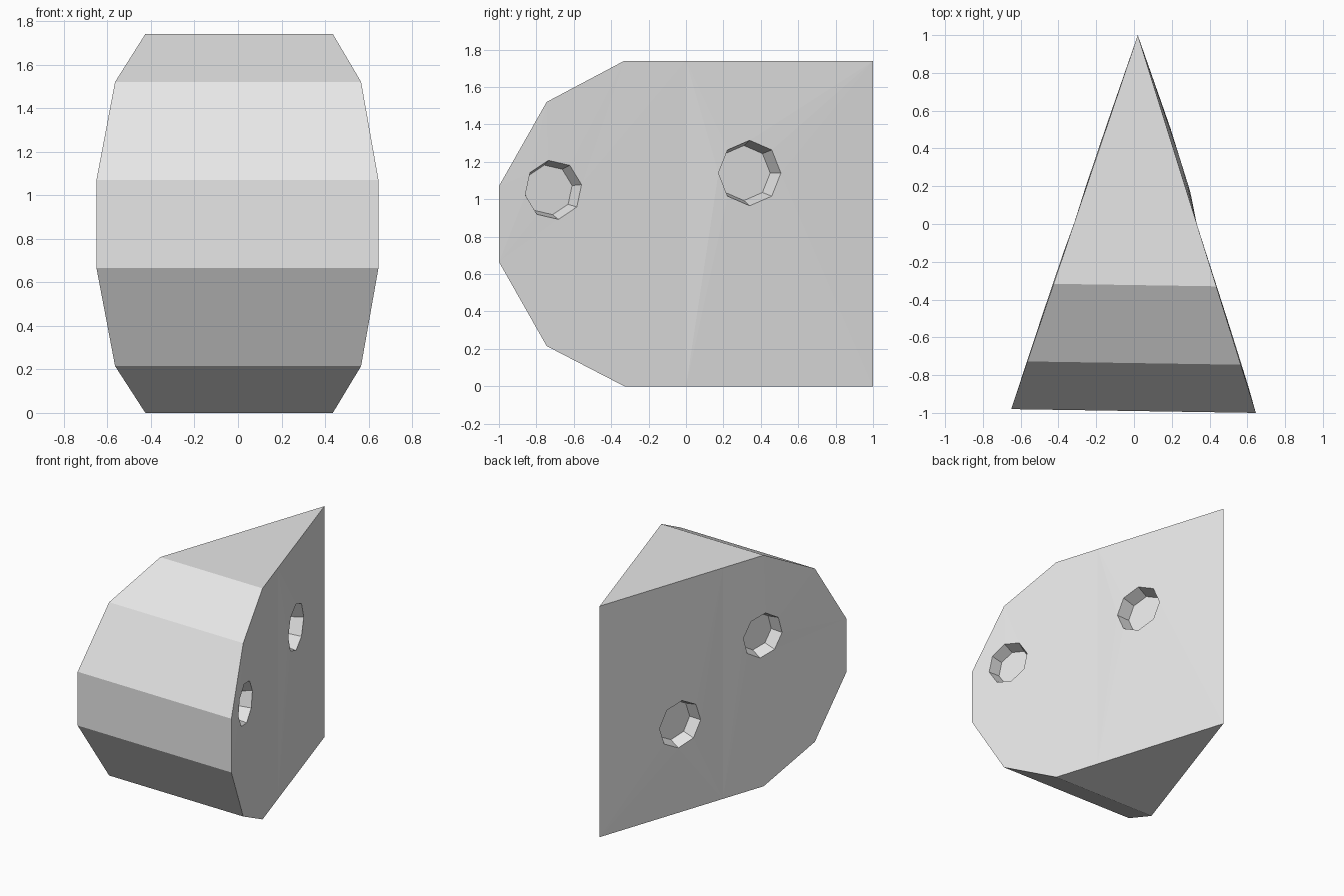
import bpy, bmesh
from math import cos, sin, radians
from mathutils import Vector

cube = bpy.data.objects.get("Cube")
if cube:
    bpy.data.objects.remove(cube)

mat = bpy.data.materials.new("light_grey")
mat.use_nodes = True
GREY = (0.8, 0.8, 0.8, 1)
mat.diffuse_color = GREY
mat.node_tree.nodes["Principled BSDF"].inputs["Base Color"].default_value = GREY

# Wedge: rounded rind profile (y, z), split from the back panel at y = 0
TOP = 1.74
RIND = [(0, 0), (-.33, 0), (-.745, .215), (-1, .665),
        (-1, 1.07), (-.745, 1.52), (-.33, TOP), (0, TOP)]
BACK = [(0, 0), (0, TOP), (1, TOP), (1, 0)]
APEX = Vector((.02, 1, 0))
CORNER = {1: Vector((.645, -1, 0)), -1: Vector((-.65, -.98, 0))}

# Holes: y, z, radius, turn in degrees, rim bulge
HOLES = {1: {"rind": (-.71, 1.05, .16, 10, .004), "back": (.335, 1.14, .175, 0, .018)},
         -1: {"rind": (-.32, 1.14, .165, 8, .004), "back": (.35, .665, .175, 5, .004)}}

bm = bmesh.new()


def normal(side):
    d = CORNER[side] - APEX
    return Vector((-d.y, d.x, 0)).normalized() * side


def point(side, y, z, out=0):
    """Point on a cut side of the wedge, moved along the side's normal."""
    p = APEX.lerp(CORNER[side], (1 - y) / 2) + normal(side) * out
    return bm.verts.new((p.x, p.y, z))


def ring_edges(verts):
    return [bm.edges.new((v, verts[i - 1])) for i, v in enumerate(verts)]


def panel(side, outline, hole):
    """Cut side with a shallow eight-sided pit."""
    y, z, r, turn, bulge = hole
    stretch = (APEX - CORNER[side]).length / 2

    def octagon(radius, out):
        angles = [radians(turn + 45 * i) for i in range(8)]
        shift = y
        return [point(side, shift + radius * cos(a) / stretch,
                      z + radius * sin(a), out) for a in angles]

    rim, floor = octagon(r, bulge), octagon(r * .84, -.085)
    edges = ring_edges([point(side, *p) for p in outline]) + ring_edges(rim)
    bmesh.ops.triangle_fill(bm, use_beauty=True, edges=edges, normal=normal(side))
    for i in range(8):
        bm.faces.new((rim[i - 1], rim[i], floor[i], floor[i - 1]))
    bm.faces.new(floor)


for side in (1, -1):
    panel(side, RIND, HOLES[side]["rind"])
    panel(side, BACK, HOLES[side]["back"])

# Rind strips across the front
for a, b in zip(RIND[1:-1], RIND[2:-1]):
    bm.faces.new((point(-1, *a), point(1, *a), point(1, *b), point(-1, *b)))

# Flat top and bottom
for z in (0, TOP):
    bm.faces.new([point(-1, -.33, z), point(1, -.33, z), point(1, 0, z),
                  point(1, 1, z), point(-1, 0, z)])

bmesh.ops.remove_doubles(bm, verts=bm.verts, dist=.0005)
bmesh.ops.recalc_face_normals(bm, faces=bm.faces)

mesh = bpy.data.meshes.new("cheese_wedge")
bm.to_mesh(mesh)
bm.free()
mesh.materials.append(mat)
wedge = bpy.data.objects.new("cheese_wedge", mesh)
bpy.context.collection.objects.link(wedge)
